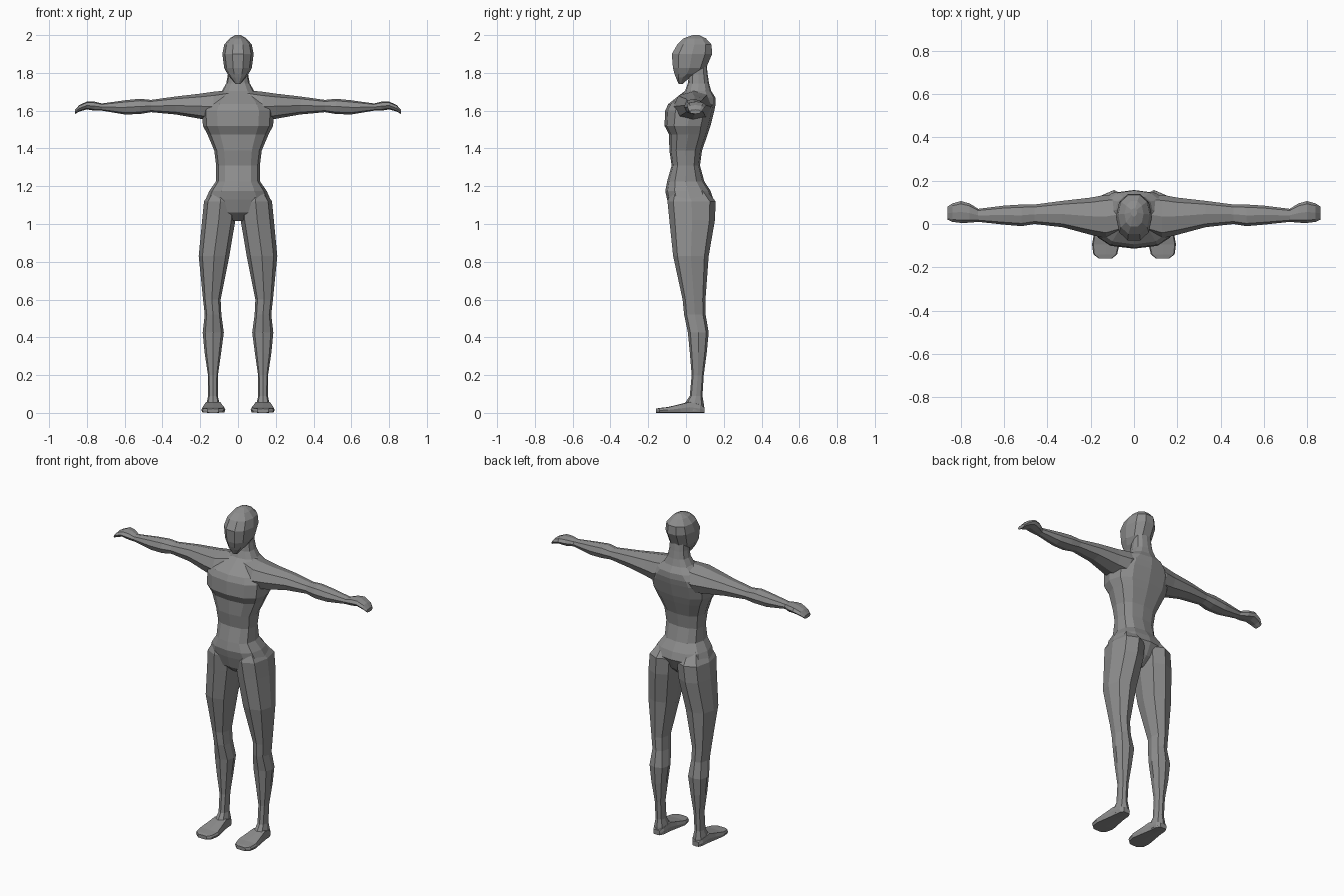
import bpy, bmesh
from math import sin, cos, pi, copysign


def loft(name, axis, sections, n=8, e=0.85, side=1):
    """Skin rounded rings along an axis; a section is (t, a0, a1, b0, b1)."""
    bm = bmesh.new()
    rings = []
    for t, a0, a1, b0, b1 in sections:
        ring = []
        for i in range(n):
            c, s = cos(2 * pi * i / n), sin(2 * pi * i / n)
            c = 0 if abs(c) < 1e-6 else copysign(abs(c) ** e, c)
            s = 0 if abs(s) < 1e-6 else copysign(abs(s) ** e, s)
            a = (a0 + a1) / 2 + c * (a1 - a0) / 2
            b = (b0 + b1) / 2 + s * (b1 - b0) / 2
            x, y, z = {'X': (t, a, b), 'Y': (a, t, b), 'Z': (a, b, t)}[axis]
            ring.append(bm.verts.new((x * side, y, z)))
        rings.append(ring)
    for r, q in zip(rings, rings[1:]):
        for i in range(n):
            j = (i + 1) % n
            bm.faces.new((r[i], r[j], q[j], q[i]))
    bm.faces.new(rings[0])
    bm.faces.new(rings[-1])
    bmesh.ops.recalc_face_normals(bm, faces=bm.faces)
    mesh = bpy.data.meshes.new(name)
    bm.to_mesh(mesh)
    bm.free()
    mesh.materials.append(grey)
    ob = bpy.data.objects.new(name, mesh)
    bpy.context.collection.objects.link(ob)
    return ob


def centred(rows):
    """(z, half width, y front, y back) -> symmetric loft sections."""
    return [(z, -w, w, f, b) for z, w, f, b in rows]


# Dark grey skin
grey = bpy.data.materials.new("dark_grey")
grey.diffuse_color = (0.27, 0.27, 0.27, 1)

# Torso from crotch to neck
body = loft("body", 'Z', centred([
    (1.015, .03, -.03, .06), (1.06, .11, -.08, .11), (1.13, .172, -.1, .145),
    (1.175, .152, -.11, .13), (1.225, .117, -.1, .097), (1.31, .116, -.076, .074),
    (1.39, .126, -.088, .085), (1.475, .162, -.09, .115), (1.52, .186, -.114, .13),
    (1.6, .19, -.11, .15), (1.635, .172, -.094, .157), (1.67, .13, -.05, .155),
    (1.705, .085, -.005, .133), (1.745, .062, .01, .122), (1.79, .054, .015, .115),
    (1.85, .05, .02, .108)]), n=12, e=0.78)

# Head with pointed chin
head = loft("head", 'Z', centred([
    (1.742, .014, -.04, -.015), (1.775, .042, -.055, .02), (1.793, .055, -.063, .07),
    (1.825, .073, -.073, .11), (1.9, .083, -.08, .143), (1.95, .073, -.05, .139),
    (1.983, .044, -.015, .108), (2.0, .014, .035, .072)]), n=10, e=0.88)
parts = [head]

for side, tag in ((1, "left"), (-1, "right")):
    # Arm and mitten hand
    parts.append(loft(tag + "_arm", 'X', [
        (.05, -.04, .135, 1.58, 1.708), (.13, -.066, .135, 1.545, 1.7),
        (.2, -.05, .122, 1.557, 1.69), (.33, -.015, .107, 1.58, 1.675),
        (.46, .0, .09, 1.592, 1.657), (.52, -.01, .09, 1.582, 1.663),
        (.6, -.003, .085, 1.58, 1.655), (.72, .01, .07, 1.6, 1.638),
        (.76, .006, .095, 1.6, 1.648), (.8, .005, .106, 1.607, 1.648),
        (.84, .01, .095, 1.595, 1.63), (.862, .02, .08, 1.583, 1.605)], side=side))
    # Leg from hip to flared heel
    parts.append(loft(tag + "_leg", 'Z', [
        (1.2, .04, .125, -.07, .09), (1.12, .006, .18, -.098, .157),
        (1.02, .014, .19, -.088, .153), (.83, .046, .208, -.068, .12),
        (.6, .092, .185, -.018, .103), (.52, .088, .176, -.01, .104),
        (.425, .075, .187, .01, .12), (.32, .089, .177, .02, .11),
        (.2, .106, .159, .03, .094), (.09, .107, .158, .02, .087),
        (.045, .096, .168, -.01, .095), (.01, .092, .172, -.01, .096)],
        e=0.8, side=side))
    # Foot from heel to toe
    parts.append(loft(tag + "_foot", 'Y', [
        (.097, .112, .155, 0, .03), (.075, .096, .168, 0, .045),
        (.02, .09, .174, 0, .06), (-.03, .08, .183, 0, .047),
        (-.095, .067, .194, 0, .031), (-.14, .078, .188, 0, .026),
        (-.16, .102, .162, 0, .022)], e=0.28, side=side))

# Fuse every part into one continuous skin
bpy.context.view_layer.objects.active = body
for part in parts:
    mod = body.modifiers.new("fuse", 'BOOLEAN')
    mod.operation = 'UNION'
    mod.solver = 'EXACT'
    mod.object = part
    bpy.ops.object.modifier_apply(modifier=mod.name)
    bpy.data.objects.remove(part)
